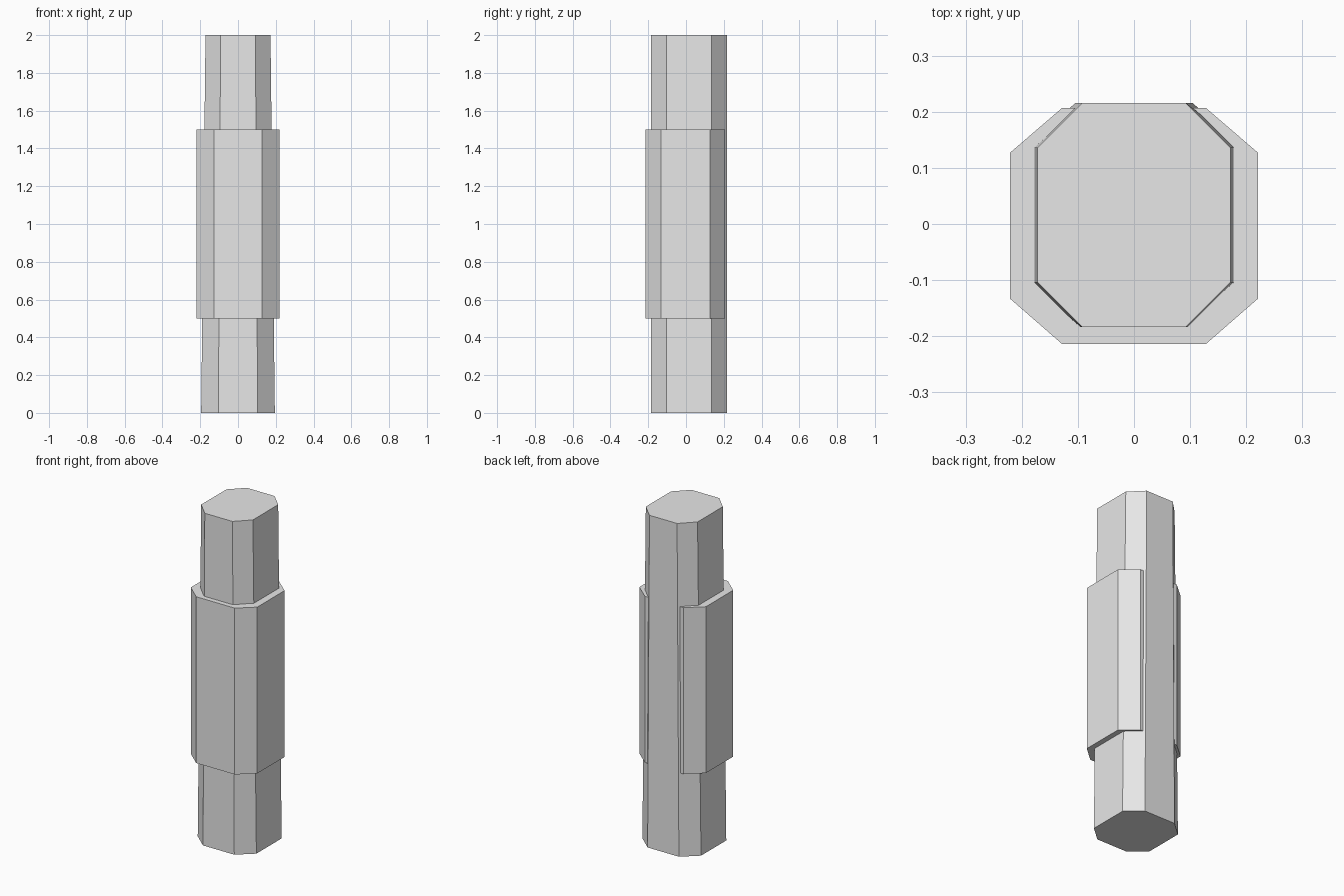
import bpy, bmesh

if "Cube" in bpy.data.objects:
    bpy.data.objects.remove(bpy.data.objects["Cube"])

grey = bpy.data.materials.new("light_grey")
grey.diffuse_color = (0.8, 0.8, 0.8, 1)
grey.use_nodes = True
grey.node_tree.nodes["Principled BSDF"].inputs["Base Color"].default_value = grey.diffuse_color


def octagon(hx, inner_x, y0, y1, cut0, cut1):
    """Chamfered rectangle, counter-clockwise from the front."""
    right = [(inner_x, y0), (hx, cut0), (hx, cut1), (inner_x, y1)]
    return right + [(-x, y) for x, y in reversed(right)]


def prism(name, bottom, top, z0, z1):
    """Closed flat-faced prism between two matching outlines."""
    bm = bmesh.new()
    lo = [bm.verts.new((x, y, z0)) for x, y in bottom]
    hi = [bm.verts.new((x, y, z1)) for x, y in top]
    n = len(lo)
    bm.faces.new(lo[::-1])
    bm.faces.new(hi)
    for i in range(n):
        j = (i + 1) % n
        bm.faces.new((lo[i], lo[j], hi[j], hi[i]))
    mesh = bpy.data.meshes.new(name)
    bm.to_mesh(mesh)
    bm.free()
    mesh.materials.append(grey)
    obj = bpy.data.objects.new(name, mesh)
    bpy.context.collection.objects.link(obj)
    return obj


# Long shaft, tapering slightly in x only
shaft_y = (-0.184, 0.216, -0.104, 0.136)
prism("shaft", octagon(0.195, 0.104, *shaft_y),
      octagon(0.172, 0.092, *shaft_y), 0, 2)

# Thicker sleeve around the middle, set forward so the shaft shows at the back
sleeve = octagon(0.221, 0.128, -0.214, 0.207, -0.133, 0.127)
prism("sleeve", sleeve, sleeve, 0.5, 1.5)
